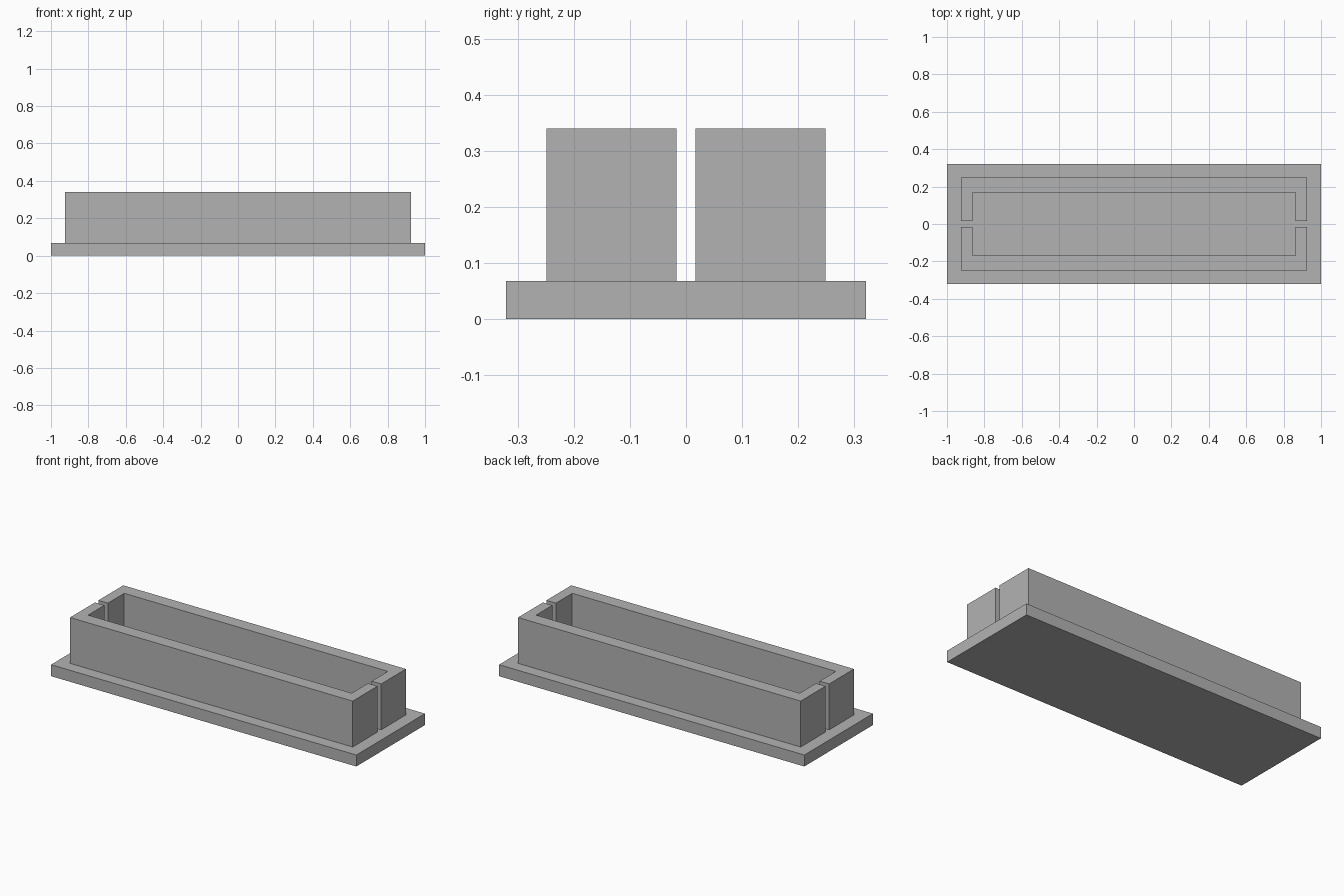
import bpy
import bmesh

cube = bpy.data.objects.get("Cube")
if cube:
    bpy.data.objects.remove(cube, do_unlink=True)

# Single plain grey
grey = bpy.data.materials.new("plain grey")
grey.use_nodes = True
colour = (0.45, 0.45, 0.45, 1)
grey.diffuse_color = colour
grey.node_tree.nodes["Principled BSDF"].inputs["Base Color"].default_value = colour


def extrude_outline(name, outline, bottom, top):
    """Extrude a flat outline from bottom to top into a solid."""
    bm = bmesh.new()
    face = bm.faces.new([bm.verts.new((x, y, bottom)) for x, y in outline])
    result = bmesh.ops.extrude_face_region(bm, geom=[face])
    verts = [v for v in result["geom"] if isinstance(v, bmesh.types.BMVert)]
    bmesh.ops.translate(bm, verts=verts, vec=(0, 0, top - bottom))
    bmesh.ops.recalc_face_normals(bm, faces=bm.faces)
    mesh = bpy.data.meshes.new(name)
    bm.to_mesh(mesh)
    bm.free()
    mesh.materials.append(grey)
    obj = bpy.data.objects.new(name, mesh)
    bpy.context.collection.objects.link(obj)
    return obj


BASE_X, BASE_Y, BASE_TOP = 1.0, 0.321, 0.068
OUT_X, OUT_Y, WALL_TOP = 0.926, 0.249, 0.34
IN_X, IN_Y, GAP = 0.864, 0.169, 0.017

# Flat base plate
extrude_outline("base_plate", [(-BASE_X, -BASE_Y), (BASE_X, -BASE_Y),
                               (BASE_X, BASE_Y), (-BASE_X, BASE_Y)], 0, BASE_TOP)

# Two facing channel walls with a narrow slot between their ends
for name, side in (("front_wall", -1), ("back_wall", 1)):
    half = [(OUT_X, GAP), (OUT_X, OUT_Y), (-OUT_X, OUT_Y), (-OUT_X, GAP),
            (-IN_X, GAP), (-IN_X, IN_Y), (IN_X, IN_Y), (IN_X, GAP)]
    extrude_outline(name, [(x, y * side) for x, y in half], BASE_TOP, WALL_TOP)
